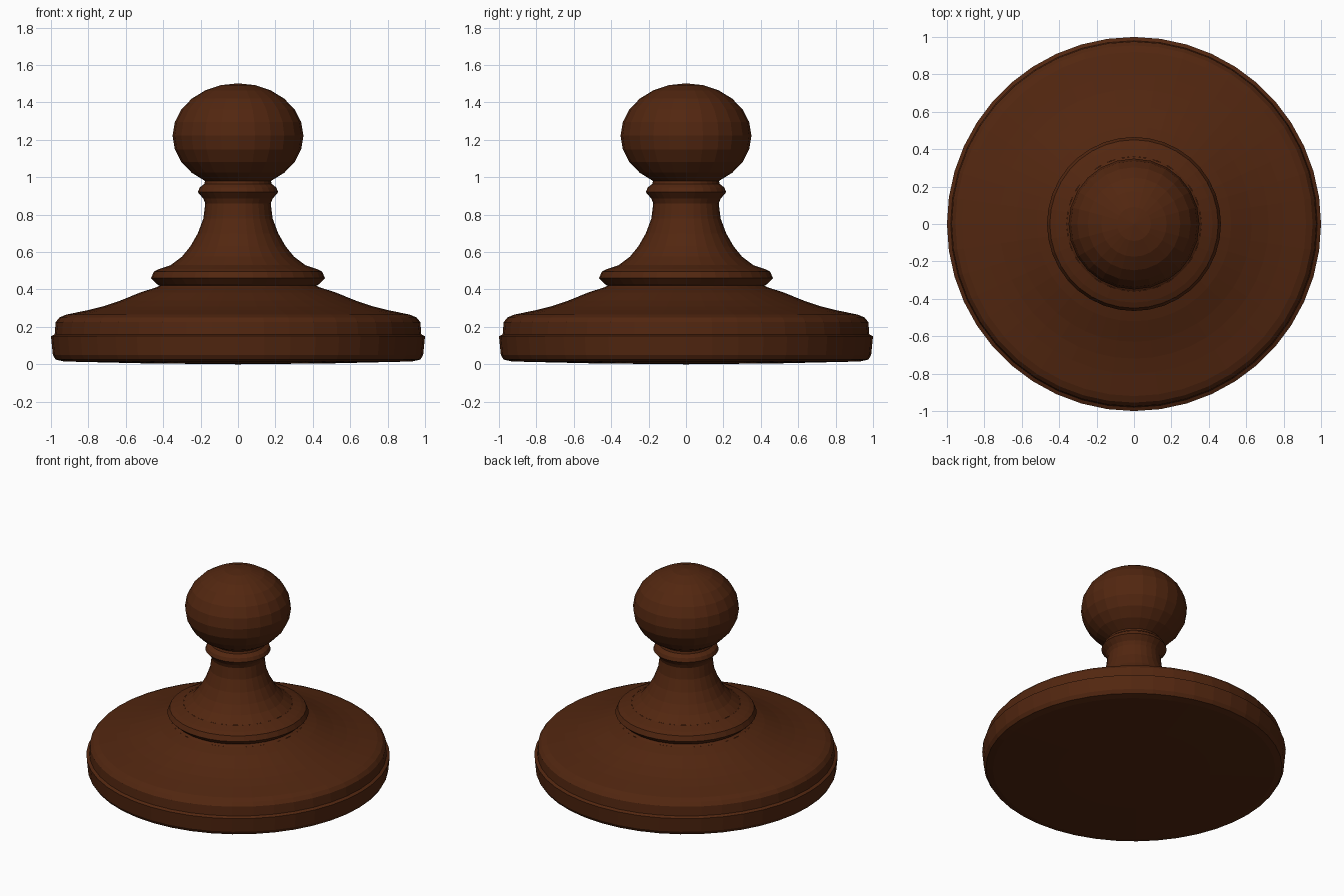
import bpy, bmesh, math

if "Cube" in bpy.data.objects:
    bpy.data.objects.remove(bpy.data.objects["Cube"])

wood = bpy.data.materials.new("dark_brown_wood")
wood.diffuse_color = (0.084, 0.0195, 0.005, 1)
wood.use_nodes = True
wood.node_tree.nodes["Principled BSDF"].inputs["Base Color"].default_value = wood.diffuse_color


def lathe(name, profile, sides):
    """Spin a (radius, height) profile round z; radius 0 closes the end."""
    bm = bmesh.new()
    rings = []
    for r, z in profile:
        n = 1 if r == 0 else sides
        rings.append([bm.verts.new((r * math.cos(2 * math.pi * i / sides),
                                    r * math.sin(2 * math.pi * i / sides), z))
                      for i in range(n)])
    for lo, hi in zip(rings, rings[1:]):
        for i in range(sides):
            j = (i + 1) % sides
            if len(lo) == 1:
                bm.faces.new((lo[0], hi[j], hi[i]))
            elif len(hi) == 1:
                bm.faces.new((lo[i], lo[j], hi[0]))
            else:
                bm.faces.new((lo[i], lo[j], hi[j], hi[i]))
    mesh = bpy.data.meshes.new(name)
    bm.to_mesh(mesh)
    bm.free()
    mesh.materials.append(wood)
    obj = bpy.data.objects.new(name, mesh)
    bpy.context.collection.objects.link(obj)
    return obj


# Wide stepped base with a concave sloping top
lathe("base", [(0, 0), (0.5, 0.005), (0.93, 0.015), (0.975, 0.025), (0.99, 0.05),
               (1.0, 0.15), (0.98, 0.16), (0.975, 0.225), (0.955, 0.25),
               (0.92, 0.265), (0.80, 0.29), (0.72, 0.31), (0.63, 0.34),
               (0.52, 0.385), (0.44, 0.41)], 44)

# Flared ring at the foot of the stem
lathe("lower_ring", [(0.44, 0.41), (0.42, 0.42), (0.435, 0.43), (0.465, 0.46),
                     (0.45, 0.495), (0.42, 0.51), (0.36, 0.53)], 36)

# Concave stem
lathe("stem", [(0.36, 0.53), (0.30, 0.575), (0.255, 0.63), (0.215, 0.70),
               (0.185, 0.78), (0.175, 0.86)], 28)

# Neck ring under the ball
lathe("neck_ring", [(0.175, 0.86), (0.185, 0.885), (0.215, 0.92), (0.205, 0.945),
                    (0.18, 0.965), (0.175, 0.985)], 28)

# Slightly squashed ball knob, open where it meets the neck
ball = [(0.35 * math.cos(math.radians(a)), 1.222 + 0.28 * math.sin(math.radians(a)))
        for a in range(-60, 90, 15)]
lathe("ball_knob", ball + [(0, 1.502)], 24)
